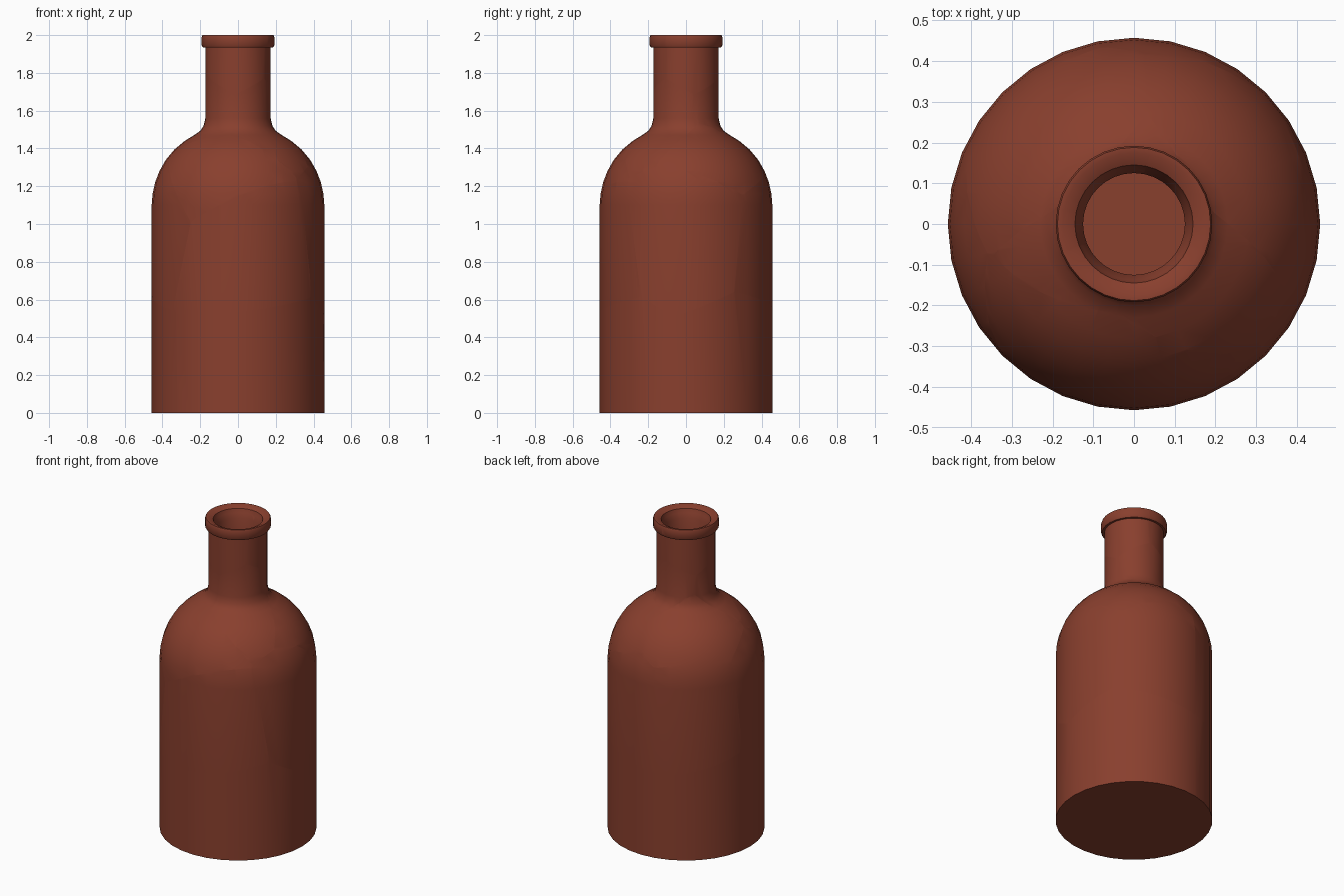
import bpy, bmesh, math
from mathutils import Vector

if "Cube" in bpy.data.objects:
    bpy.data.objects.remove(bpy.data.objects["Cube"])

SIDES = 32

# Closed wall profile (radius, height): outside going up, then inside going down
outer = [(0, 0), (0.457, 0), (0.457, 1.1), (0.452, 1.16), (0.439, 1.22), (0.416, 1.28),
         (0.382, 1.34), (0.336, 1.395), (0.282, 1.44), (0.23, 1.472), (0.2, 1.493),
         (0.182, 1.52), (0.173, 1.56), (0.173, 1.935), (0.186, 1.935), (0.192, 1.945),
         (0.192, 1.99), (0.188, 2.0)]
inner = [(0.175, 2.0), (0.145, 1.985), (0.138, 1.96), (0.125, 1.93), (0.125, 1.56),
         (0.135, 1.51), (0.16, 1.465), (0.21, 1.43), (0.26, 1.4), (0.305, 1.36),
         (0.345, 1.31), (0.375, 1.25), (0.397, 1.18), (0.408, 1.1), (0.408, 0.05), (0, 0.05)]

# Centres of the broken pieces
seeds = [Vector(s) for s in [
    (0.12, -0.3, 0.22), (0.25, 0.32, 0.25), (-0.36, 0.12, 0.2),
    (0.05, -0.42, 0.9), (0.42, 0.05, 1.0), (0.15, 0.42, 0.95), (-0.33, 0.32, 1.0),
    (-0.43, -0.12, 1.05), (-0.12, -0.27, 1.28), (0.22, 0.17, 1.4), (-0.16, 0.17, 1.42),
    (0.12, -0.1, 1.58), (-0.13, -0.06, 1.6), (0.03, 0.14, 1.62),
    (0.12, 0.06, 1.86), (-0.1, 0.1, 1.88), (-0.02, -0.15, 1.87)]]

mat = bpy.data.materials.new("brown_glass")
mat.diffuse_color = (0.25, 0.05, 0.027, 1)
mat.use_nodes = True
mat.node_tree.nodes["Principled BSDF"].inputs["Base Color"].default_value = mat.diffuse_color


def lathe(profile):
    """Spin the profile into a watertight thick-walled bottle."""
    bm = bmesh.new()
    rings = []
    for r, z in profile:
        n = SIDES if r else 1
        rings.append([bm.verts.new((r * math.cos(math.tau * i / SIDES),
                                    r * math.sin(math.tau * i / SIDES), z)) for i in range(n)])
    for a, b in zip(rings, rings[1:]):
        for i in range(SIDES):
            j = (i + 1) % SIDES
            quad = [a[i % len(a)], a[j % len(a)], b[j % len(b)], b[i % len(b)]]
            bm.faces.new(list(dict.fromkeys(quad)))
    return bm


def in_hollow(p):
    """True when a point lies in the empty inside of the bottle."""
    r = math.hypot(p.x, p.y)
    for (r0, z0), (r1, z1) in zip(inner, inner[1:]):
        if z1 <= p.z <= z0 and z0 > z1:
            return r < (r0 + (r1 - r0) * (z0 - p.z) / (z0 - z1)) * 0.97
    return False


def piece(base, seed):
    """Cut the bottle down to the cell around one seed, capping each break."""
    bm = base.copy()
    for other in seeds:
        if other is seed:
            continue
        res = bmesh.ops.bisect_plane(
            bm, geom=bm.verts[:] + bm.edges[:] + bm.faces[:], dist=1e-6,
            plane_co=(seed + other) / 2, plane_no=other - seed, clear_outer=True)
        edges = [e for e in res["geom_cut"]
                 if isinstance(e, bmesh.types.BMEdge) and e.is_boundary]
        if edges:
            caps = bmesh.ops.triangle_fill(bm, edges=edges, use_beauty=False,
                                           normal=other - seed)["geom"]
            bad = [f for f in caps if isinstance(f, bmesh.types.BMFace)
                   and in_hollow(f.calc_center_median())]
            bmesh.ops.delete(bm, geom=bad, context='FACES_ONLY')
    return bm


# Build every shard of the bottle
bottle = lathe(outer + inner)
for i, seed in enumerate(seeds):
    bm = piece(bottle, seed)
    if bm.faces:
        me = bpy.data.meshes.new(f"bottle_shard_{i + 1}")
        bmesh.ops.recalc_face_normals(bm, faces=bm.faces[:])
        bm.to_mesh(me)
        me.materials.append(mat)
        ob = bpy.data.objects.new(me.name, me)
        bpy.context.collection.objects.link(ob)
        bpy.ops.object.select_all(action='DESELECT')
        ob.select_set(True)
        bpy.context.view_layer.objects.active = ob
        bpy.ops.object.shade_smooth_by_angle(angle=math.radians(35))
    bm.free()
bottle.free()
